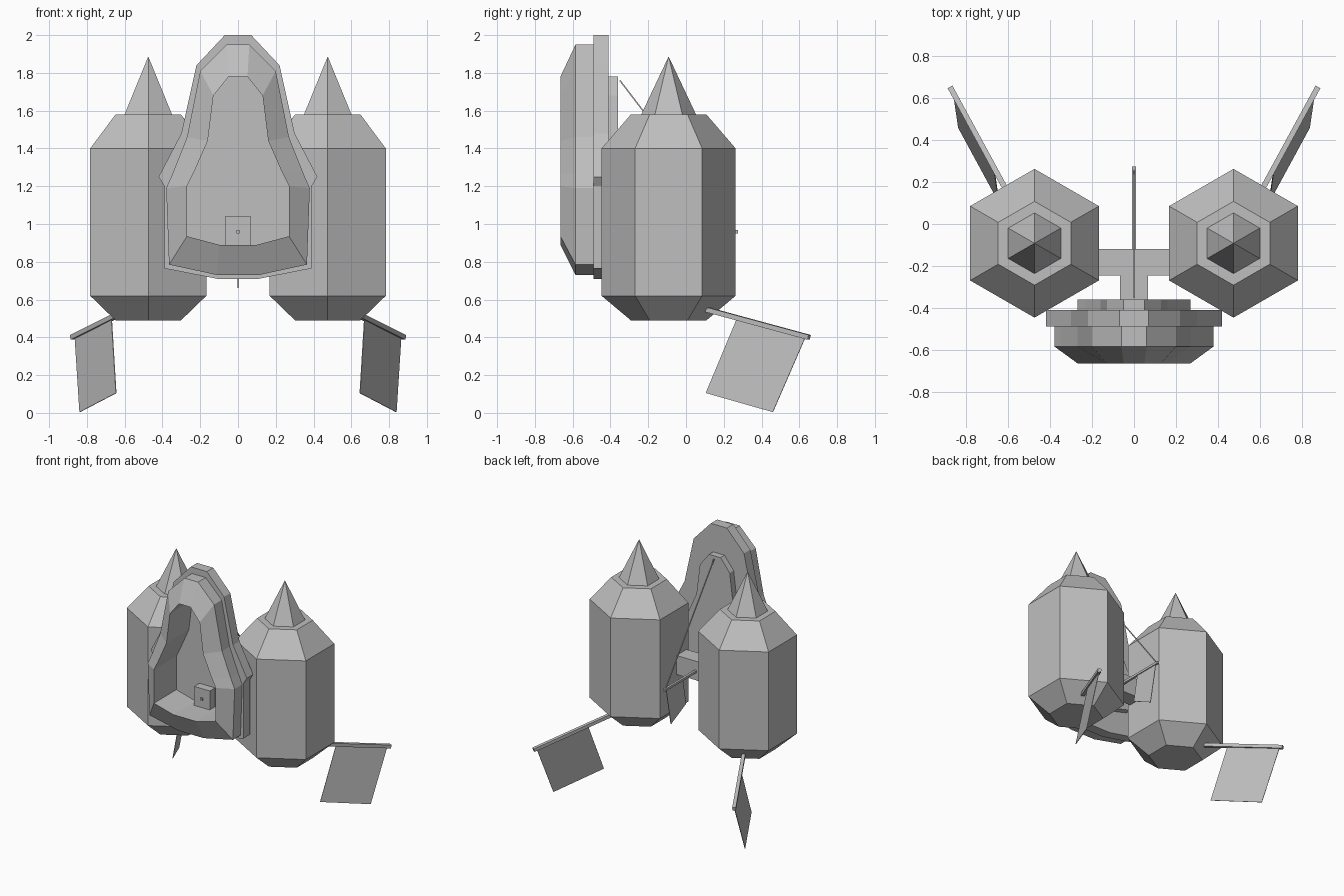
import bpy
import bmesh
from math import pi, sin, cos
from mathutils import Vector

cube = bpy.data.objects.get("Cube")
if cube:
    bpy.data.objects.remove(cube, do_unlink=True)

grey = bpy.data.materials.new("plain grey")
grey.use_nodes = True
colour = (0.52, 0.52, 0.52, 1)
grey.diffuse_color = colour
grey.node_tree.nodes["Principled BSDF"].inputs["Base Color"].default_value = colour


def finish(name, bm):
    bmesh.ops.recalc_face_normals(bm, faces=bm.faces)
    mesh = bpy.data.meshes.new(name)
    bm.to_mesh(mesh)
    bm.free()
    mesh.materials.append(grey)
    obj = bpy.data.objects.new(name, mesh)
    bpy.context.scene.collection.objects.link(obj)
    return obj


def loft(name, rings):
    """Skin a row of equal-sized rings and cap both ends."""
    bm = bmesh.new()
    loops = [[bm.verts.new(p) for p in ring] for ring in rings]
    n = len(loops[0])
    for a, b in zip(loops, loops[1:]):
        for i in range(n):
            j = (i + 1) % n
            bm.faces.new((a[i], a[j], b[j], b[i]))
    bm.faces.new(loops[0])
    bm.faces.new(loops[-1])
    return finish(name, bm)


def hexagon(x, y, z, r):
    return [(x + r * sin(k * pi / 3), y + r * cos(k * pi / 3), z) for k in range(6)]


def box(name, low, high):
    corners = ((0, 0), (1, 0), (1, 1), (0, 1))
    xs, ys = (low[0], high[0]), (low[1], high[1])
    return loft(name, [[(xs[i], ys[j], z) for i, j in corners] for z in (low[2], high[2])])


def rod(name, start, end, width):
    """Square bar between two points."""
    a, b = Vector(start), Vector(end)
    along = (b - a).normalized()
    side = along.cross(Vector((0, 0, 1))).normalized() * width / 2
    up = side.cross(along)
    square = (side + up, up - side, -side - up, side - up)
    return loft(name, [[p + c for c in square] for p in (a, b)])


def sheet(name, points):
    bm = bmesh.new()
    bm.faces.new([bm.verts.new(p) for p in points])
    obj = finish(name, bm)
    mod = obj.modifiers.new("thickness", "SOLIDIFY")
    mod.thickness = 0.004
    mod.offset = 0


# Hollow front shell: half outlines as (x, z), mirrored across x = 0
opening = [(.05, 1.78), (.13, 1.68), (.16, 1.44), (.235, 1.27), (.27, 1.2), (.27, .935), (.1, .89)]
body = [(.06, 1.95), (.2, 1.81), (.27, 1.46), (.345, 1.27), (.38, 1.19), (.365, .785), (.11, .73)]
flange = [(.07, 2), (.22, 1.84), (.3, 1.48), (.42, 1.25), (.39, 1.2), (.39, .765), (.11, .71)]


def outline(half, y):
    return [(x, y, z) for x, z in half] + [(-x, y, z) for x, z in reversed(half)]


loft("front_shell", [
    outline(opening, -.36), outline(opening, -.41),
    outline(flange, -.41), outline(flange, -.49),
    outline(body, -.49), outline(body, -.585),
    outline(opening, -.665), outline(opening, -.385)])

# Tanks, cone tips and side flags
for side, label in ((1, "left"), (-1, "right")):
    tx, ty = side * .475, -.092
    profile = ((.49, .2), (.62, .355), (1.4, .355), (1.58, .2))
    loft(label + "_tank", [hexagon(tx, ty, z, r) for z, r in profile])
    loft(label + "_tank_tip", [hexagon(tx, ty, 1.58, .145), hexagon(tx, ty, 1.885, .001)])
    rod(label + "_flag_pole", (side * .582, .11, .547), (side * .877, .652, .4), .026)
    sheet(label + "_flag", [(side * x, y, z) for x, y, z in (
        (.669, .27, .5), (.863, .63, .395), (.838, .46, .004), (.645, .105, .105))])

# Mount joining the shell and the tanks
box("mount_bar", (-.3, -.245, .89), (.3, -.12, 1.04))
box("mount_arm", (-.068, -.45, .89), (.068, -.245, 1.04))

# Rear pole with its stay line and flag
rod("rear_pole", (0, -.46, .96), (0, .275, .96), .018)
rod("stay_line", (0, -.35, 1.76), (0, .265, .955), .007)
sheet("rear_flag", [(0, .25, .955), (0, .19, .66), (0, 0, .75), (0, .04, .955)])
